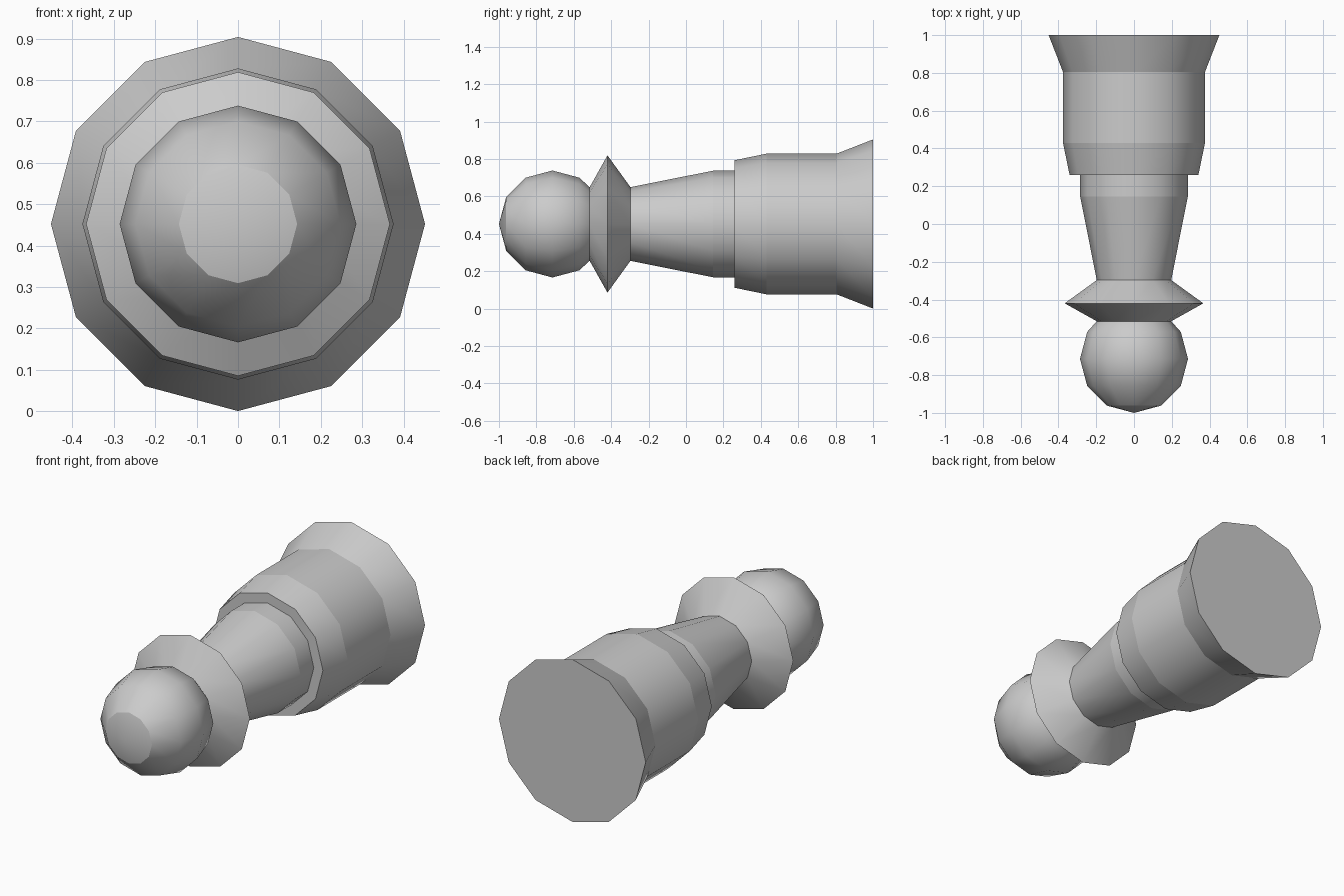
import bpy
import bmesh
from math import sin, cos, pi

if "Cube" in bpy.data.objects:
    bpy.data.objects.remove(bpy.data.objects["Cube"])

SIDES = 12
AXIS_Z = 0.452   # height of the turning axis


def lathe(name, profile, sharp_rings):
    """Turn (y, radius) points about the y axis; radius 0 closes to a point."""
    bm = bmesh.new()
    rings = []
    for y, r in profile:
        if r == 0:
            v = bm.verts.new((0, y, AXIS_Z))
            rings.append([v] * SIDES)
        else:
            rings.append([bm.verts.new((r * sin(2 * pi * k / SIDES), y,
                                        AXIS_Z + r * cos(2 * pi * k / SIDES)))
                          for k in range(SIDES)])
    for a, b in zip(rings, rings[1:]):
        for k in range(SIDES):
            n = (k + 1) % SIDES
            corners = dict.fromkeys((a[k], a[n], b[n], b[k]))
            bm.faces.new(list(corners)).smooth = True
    # crisp bend lines between bands, smooth around each band
    for i in sharp_rings:
        for k in range(SIDES):
            e = bm.edges.get((rings[i][k], rings[i][(k + 1) % SIDES]))
            if e:
                e.smooth = False
    mesh = bpy.data.meshes.new(name)
    bm.to_mesh(mesh)
    bm.free()
    obj = bpy.data.objects.new(name, mesh)
    bpy.context.collection.objects.link(obj)
    return obj


# Ball head: latitude rings of a sphere, ending at the collar
R, CY = 0.286, -0.714
head = [(CY - R * cos(i * pi / 6), R * sin(i * pi / 6) if i else 0) for i in range(5)]
lathe("head", head + [(-0.515, 0.197)], [1])

# Sharp-edged collar
lathe("collar", [(-0.515, 0.197), (-0.42, 0.367), (-0.297, 0.197)], [1])

# Tapered stem
lathe("stem", [(-0.297, 0.197), (0.145, 0.285), (0.26, 0.285)], [1])

# Stepped, flared base with a flat bottom
lathe("base", [(0.26, 0.285), (0.26, 0.341), (0.43, 0.376), (0.805, 0.376),
               (1.0, 0.452), (1.0, 0)], [1, 2, 3, 4])
